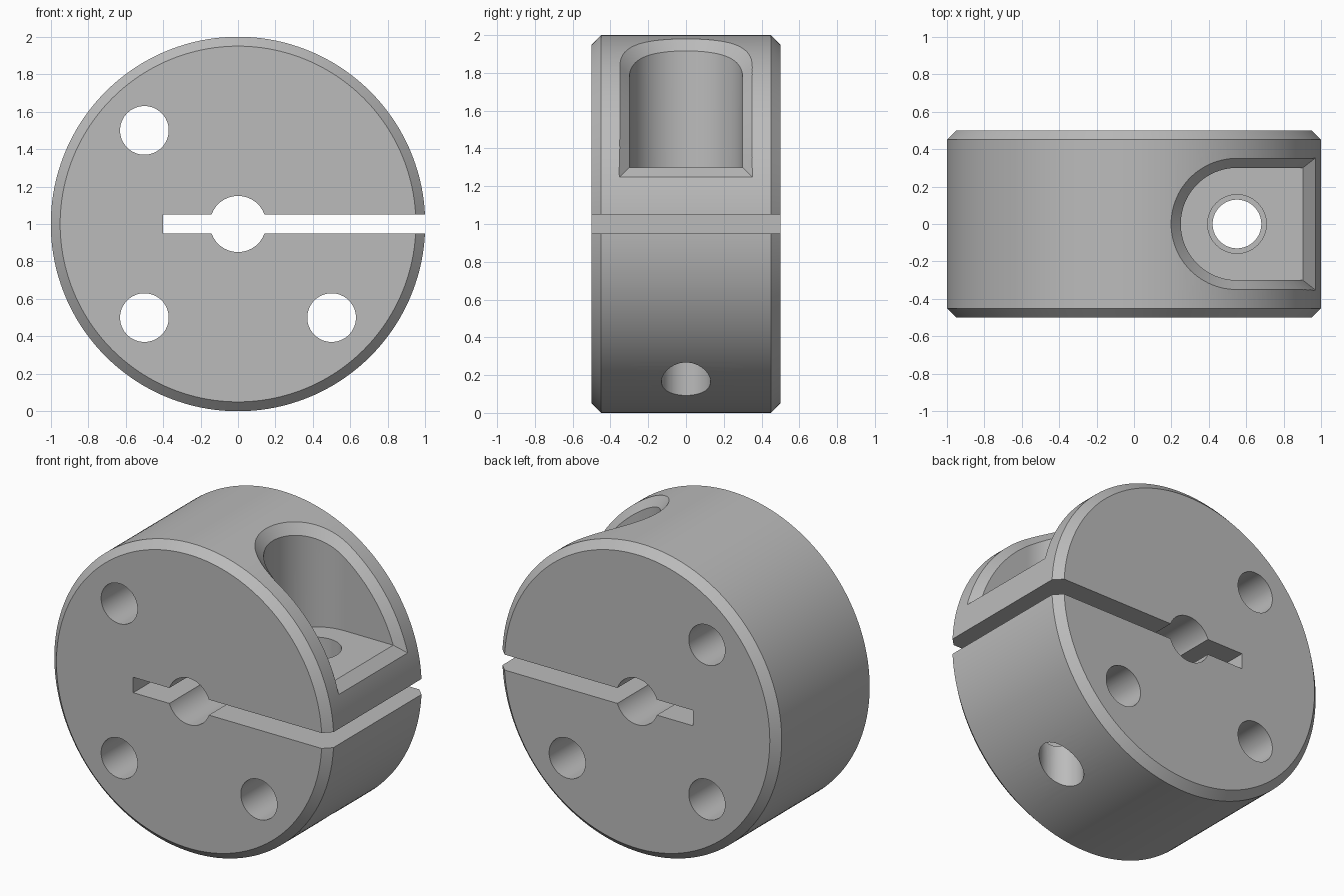
import bpy, bmesh
from math import sin, cos, pi, sqrt, radians
from mathutils import Matrix

cube = bpy.data.objects.get("Cube")
if cube:
    bpy.data.objects.remove(cube, do_unlink=True)

steel = bpy.data.materials.new("satin grey")
steel.use_nodes = True
GREY = (0.5, 0.5, 0.5, 1)
steel.diffuse_color = GREY
steel.node_tree.nodes["Principled BSDF"].inputs["Base Color"].default_value = GREY


def to_object(name, bm):
    bmesh.ops.remove_doubles(bm, verts=bm.verts, dist=1e-5)
    bmesh.ops.recalc_face_normals(bm, faces=bm.faces)
    mesh = bpy.data.meshes.new(name)
    bm.to_mesh(mesh)
    bm.free()
    obj = bpy.data.objects.new(name, mesh)
    bpy.context.collection.objects.link(obj)
    return obj


def cylinder(name, radius, depth, matrix, segments=64):
    bm = bmesh.new()
    bmesh.ops.create_cone(bm, cap_ends=True, segments=segments, radius1=radius,
                          radius2=radius, depth=depth, matrix=matrix)
    return to_object(name, bm)


def box(name, low, high):
    bm = bmesh.new()
    size = [b - a for a, b in zip(low, high)]
    mid = [(a + b) / 2 for a, b in zip(low, high)]
    bmesh.ops.create_cube(bm, size=1, matrix=Matrix.Translation(mid) @ Matrix.Diagonal((*size, 1)))
    return to_object(name, bm)


def cross_hole(name, x, z, radius):
    return cylinder(name, radius, 2, Matrix.Translation((x, 0, z)) @ Matrix.Rotation(pi / 2, 4, 'X'))


def upright_hole(name, x, radius, low, high):
    return cylinder(name, radius, high - low, Matrix.Translation((x, 0, (low + high) / 2)))


SCREW_X = 0.55
ARC, SIDE = 48, 16


def pocket_ring(k, flat=False):
    """D-shaped outline lying on the rim, k chamfer widths out from the pocket wall."""
    r, rim, floor = 0.3 + 0.05 * k, 0.95 + 0.05 * k, 0.3 - 0.05 * k
    end = sqrt(rim ** 2 - floor ** 2)
    side = [(end + (SCREW_X - end) * i / SIDE, r) for i in range(SIDE)]
    arc = [(SCREW_X - r * sin(pi * i / ARC), r * cos(pi * i / ARC)) for i in range(ARC + 1)]
    outline = side + arc + [(x, -y) for x, y in reversed(side)]
    return [(x, y, 1 + (floor if flat else sqrt(rim ** 2 - x ** 2))) for x, y in outline]


def pocket_cutter():
    bm = bmesh.new()
    rings = [[bm.verts.new(p) for p in ring]
             for ring in (pocket_ring(0, True), pocket_ring(0), pocket_ring(2))]
    n = len(rings[0])
    # walls and chamfer
    for a, b in zip(rings, rings[1:]):
        for i in range(n):
            j = (i + 1) % n
            if i == n - 1 and a is rings[0]:
                continue
            bm.faces.new((a[i], a[j], b[j], b[i]))
    # floor and outer cap, bridged from side to side
    for ring in (rings[0], rings[2]):
        for i in range(n // 2):
            quad = (ring[i], ring[i + 1], ring[n - 2 - i], ring[n - 1 - i])
            bm.faces.new(tuple(dict.fromkeys(quad)))
    return to_object("pocket_cutter", bm)


# round body with chamfered rims
bm = bmesh.new()
SEG = 192
rings = [[bm.verts.new((r * cos(2 * pi * i / SEG), y, 1 + r * sin(2 * pi * i / SEG))) for i in range(SEG)]
         for r, y in ((0.95, -0.5), (1, -0.45), (1, 0.45), (0.95, 0.5))]
for a, b in zip(rings, rings[1:]):
    for i in range(SEG):
        j = (i + 1) % SEG
        bm.faces.new((a[i], a[j], b[j], b[i]))
bm.faces.new(rings[0])
bm.faces.new(rings[-1])
body = to_object("clamp_collar", bm)
body.data.materials.append(steel)

# bore, clamping slot, face holes, screw pocket and screw holes
cutters = [
    cross_hole("bore_cutter", 0, 1, 0.15),
    box("slot_cutter", (-0.4, -1, 0.95), (1.2, 1, 1.05)),
    pocket_cutter(),
    upright_hole("clearance_cutter", SCREW_X, 0.157, 1, 1.5),
    upright_hole("thread_cutter", SCREW_X, 0.13, -0.2, 1),
]
for x, z in ((-0.5, 1.5), (-0.5, 0.5), (0.5, 0.5)):
    cutters.append(cross_hole("face_hole_cutter", x, z, 0.13))

bpy.context.view_layer.objects.active = body
for cutter in cutters:
    cutter.hide_render = True
    mod = body.modifiers.new("cut", 'BOOLEAN')
    mod.operation = 'DIFFERENCE'
    mod.solver = 'EXACT'
    mod.object = cutter
    bpy.ops.object.modifier_apply(modifier=mod.name)
    bpy.data.objects.remove(cutter, do_unlink=True)

# smooth curved walls, crisp edges
bpy.ops.object.select_all(action='DESELECT')
body.select_set(True)
bpy.ops.object.shade_smooth_by_angle(angle=radians(25))
